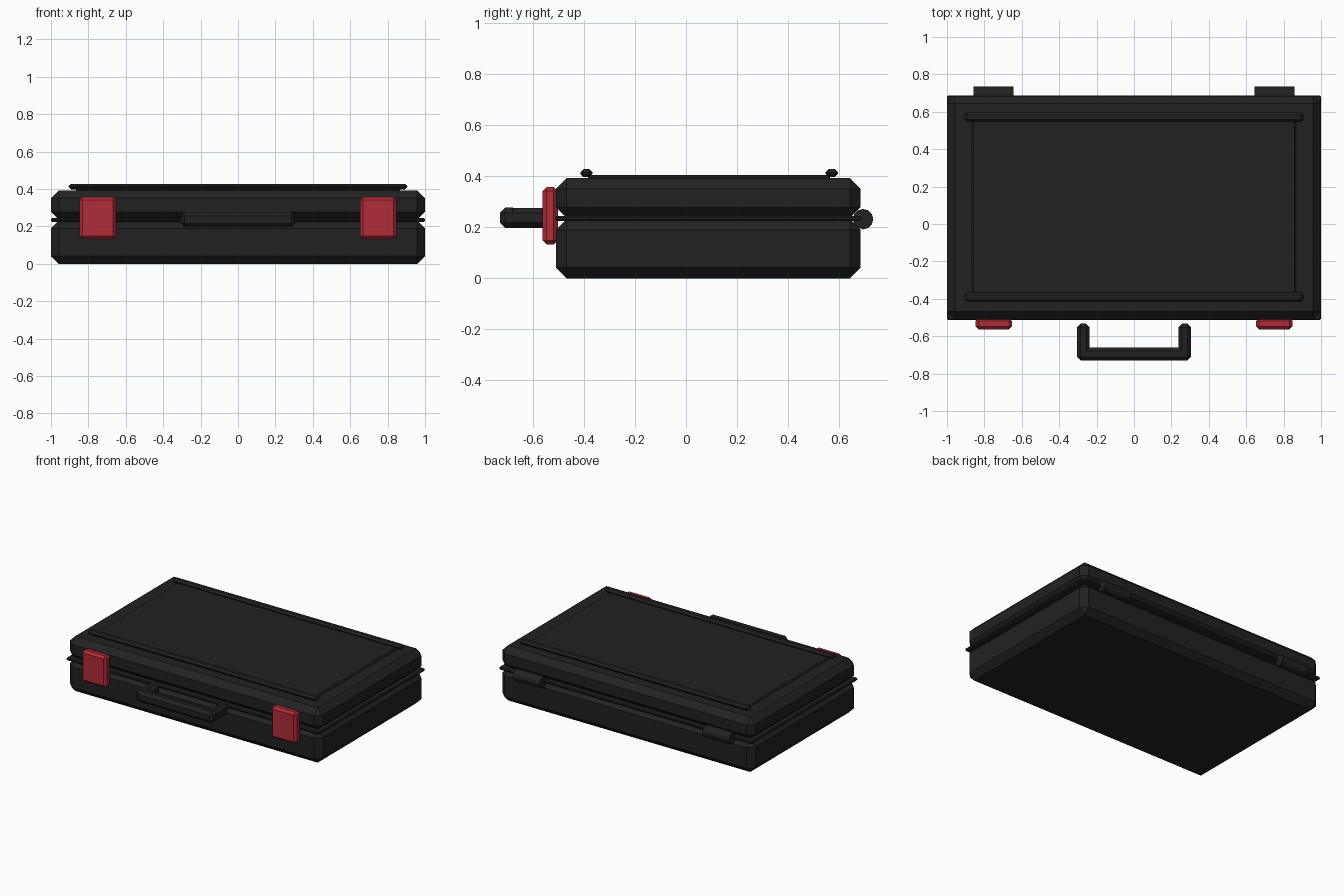
import bpy, bmesh, math
from mathutils import Matrix

if "Cube" in bpy.data.objects:
    bpy.data.objects.remove(bpy.data.objects["Cube"])


def material(name, rgb):
    m = bpy.data.materials.new(name)
    m.diffuse_color = (*rgb, 1)
    m.use_nodes = True
    m.node_tree.nodes["Principled BSDF"].inputs["Base Color"].default_value = m.diffuse_color
    return m


BLACK = material("case black", (0.0155, 0.0155, 0.0155))
RED = material("latch red", (0.44, 0.025, 0.037))


def finish(bm, name, mat):
    me = bpy.data.meshes.new(name)
    bm.to_mesh(me)
    bm.free()
    me.materials.append(mat)
    ob = bpy.data.objects.new(name, me)
    bpy.context.scene.collection.objects.link(ob)
    return ob


def box(name, x, y, z, bevel, mat=BLACK):
    """Chamfered box from (min, max) ranges."""
    bm = bmesh.new()
    bmesh.ops.create_cube(bm, size=1)
    for v in bm.verts:
        v.co = [(r[0] + r[1]) / 2 + c * (r[1] - r[0]) for c, r in zip(v.co, (x, y, z))]
    bmesh.ops.bevel(bm, geom=bm.edges[:], offset=bevel, offset_type='OFFSET',
                    segments=1, profile=0.5, affect='EDGES')
    return finish(bm, name, mat)


# Two shells and the seam rim between them
Y = (-0.51, 0.685)
box("bottom_shell", (-1, 1), Y, (0, 0.232), 0.042)
box("lid_shell", (-1, 1), Y, (0.236, 0.393), 0.042)
box("seam_rim", (-1, 1), (-0.513, 0.687), (0.225, 0.245), 0.006)

# Raised lid panel with a ridge along front and back
box("lid_panel", (-0.867, 0.867), (-0.385, 0.565), (0.375, 0.405), 0.008)
for name, yc in (("front_ridge", -0.391), ("back_ridge", 0.572)):
    box(name, (-0.905, 0.905), (yc - 0.024, yc + 0.024), (0.398, 0.428), 0.012)

# Latches and hinges, one per side
for side, s in (("left", -1), ("right", 1)):
    xc = s * 0.75
    box(side + "_latch", (xc - 0.098, xc + 0.098), (-0.563, -0.503),
        (0.133, 0.358), 0.016, RED)
    bm = bmesh.new()
    bmesh.ops.create_cone(bm, cap_ends=True, segments=12, radius1=0.04,
                          radius2=0.04, depth=0.214)
    bmesh.ops.transform(bm, verts=bm.verts, matrix=Matrix.Translation((xc, 0.695, 0.232))
                        @ Matrix.Rotation(math.pi / 2, 4, 'Y'))
    finish(bm, side + "_hinge", BLACK)

    # Handle arm
    box(side + "_handle_arm", sorted((s * 0.237, s * 0.305)), (-0.715, -0.533),
        (0.198, 0.276), 0.02)

# Handle grip
box("handle_grip", (-0.305, 0.305), (-0.73, -0.66), (0.197, 0.277), 0.02)
